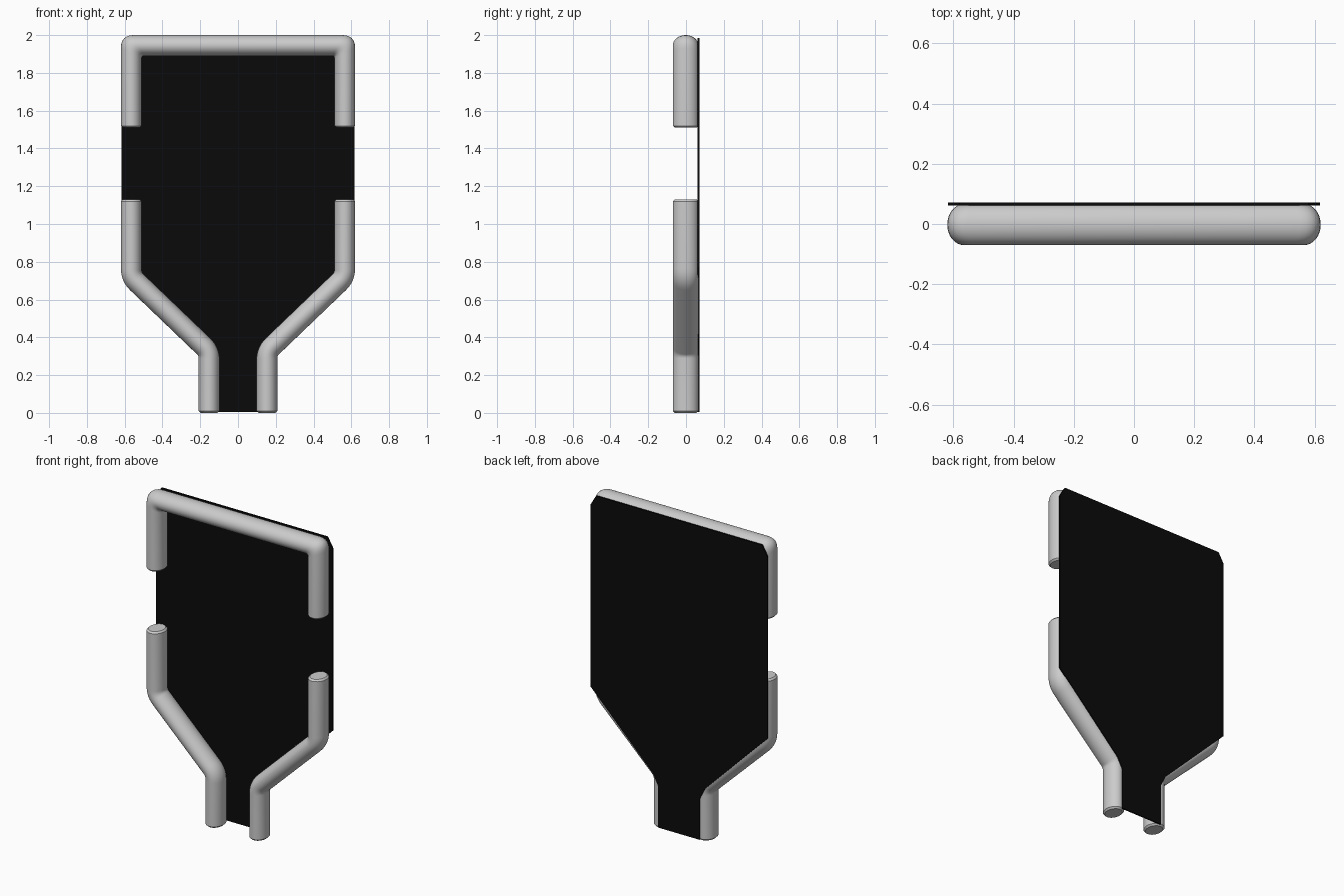
import bpy, bmesh, math
from mathutils import Vector

if "Cube" in bpy.data.objects:
    bpy.data.objects.remove(bpy.data.objects["Cube"])

HALF_W, HALF_D, Y_MID = 0.055, 0.068, -0.002   # oval rail section
SIDES, ARC = 32, 6


def finish(bm, name):
    bmesh.ops.recalc_face_normals(bm, faces=bm.faces)
    mesh = bpy.data.meshes.new(name)
    bm.to_mesh(mesh)
    bm.free()
    ob = bpy.data.objects.new(name, mesh)
    bpy.context.collection.objects.link(ob)
    return ob


def offset_path(path, u):
    """Path in x/z moved sideways by u, with each corner rounded."""
    pts = [Vector(p) for p in path]
    dirs = [(b - a).normalized() for a, b in zip(pts, pts[1:])]
    norms = [Vector((-d.y, d.x)) for d in dirs]
    out = [pts[0] + norms[0] * u]
    for i in range(1, len(pts) - 1):
        d1, d2, n1, n2 = dirs[i - 1], dirs[i], norms[i - 1], norms[i]
        corner = pts[i] + (n1 + n2) / (1 + n1.dot(n2)) * u
        outward = -1 if d1.x * d2.y - d1.y * d2.x > 0 else 1
        trim = 0.04 + 0.028 * outward * u / HALF_W
        a, c = corner - d1 * trim, corner + d2 * trim
        for k in range(ARC + 1):
            t = k / ARC
            out.append(a * (1 - t) ** 2 + corner * 2 * t * (1 - t) + c * t * t)
    out.append(pts[-1] + norms[-1] * u)
    # small eased edge at both ends
    e = 0.01
    out[0] += dirs[0] * e
    out[-1] -= dirs[-1] * e
    inner = u * (1 - e / HALF_W)
    return [pts[0] + norms[0] * inner] + out + [pts[-1] + norms[-1] * inner]


def rail(name, path):
    bm = bmesh.new()
    strips = []
    for s in range(SIDES):
        a = 2 * math.pi * s / SIDES
        line = offset_path(path, HALF_W * math.cos(a))
        y = HALF_D * math.sin(a)
        last = len(line) - 1
        strips.append([bm.verts.new((p.x, Y_MID + y * (0.85 if i in (0, last) else 1), p.y))
                       for i, p in enumerate(line)])
    for s in range(SIDES):
        a, b = strips[s], strips[(s + 1) % SIDES]
        for i in range(len(a) - 1):
            bm.faces.new((a[i], a[i + 1], b[i + 1], b[i]))
    bm.faces.new([st[0] for st in strips])
    bm.faces.new([st[-1] for st in strips])
    ob = finish(bm, name)
    bpy.ops.object.select_all(action='DESELECT')
    ob.select_set(True)
    bpy.context.view_layer.objects.active = ob
    bpy.ops.object.shade_smooth_by_angle(angle=math.radians(40))
    return ob


# Upper frame: an upside-down U
rail("upper_frame", [(-0.565, 1.51), (-0.565, 1.945), (0.565, 1.945), (0.565, 1.51)])

# Lower rails: funnel down to the neck
for side, sx in (("left", -1), ("right", 1)):
    rail(side + "_lower_rail",
         [(sx * x, z) for x, z in ((0.153, 0), (0.153, 0.325), (0.565, 0.72), (0.565, 1.13))])

# Thin black back panel
half = [(0.145, 0.005), (0.145, 0.265), (0.18, 0.335), (0.618, 0.77), (0.618, 1.92), (0.58, 1.985)]
outline = half + [(-x, z) for x, z in reversed(half)]
bm = bmesh.new()
face = bm.faces.new([bm.verts.new((x, 0.062, z)) for x, z in outline])
ext = bmesh.ops.extrude_face_region(bm, geom=[face], use_keep_orig=True)
bmesh.ops.translate(bm, vec=(0, 0.009, 0),
                    verts=[g for g in ext["geom"] if isinstance(g, bmesh.types.BMVert)])
panel = finish(bm, "back_panel")
black = bpy.data.materials.new("black")
black.diffuse_color = (0.003, 0.003, 0.003, 1)
black.use_nodes = True
black.node_tree.nodes["Principled BSDF"].inputs["Base Color"].default_value = black.diffuse_color
panel.data.materials.append(black)
